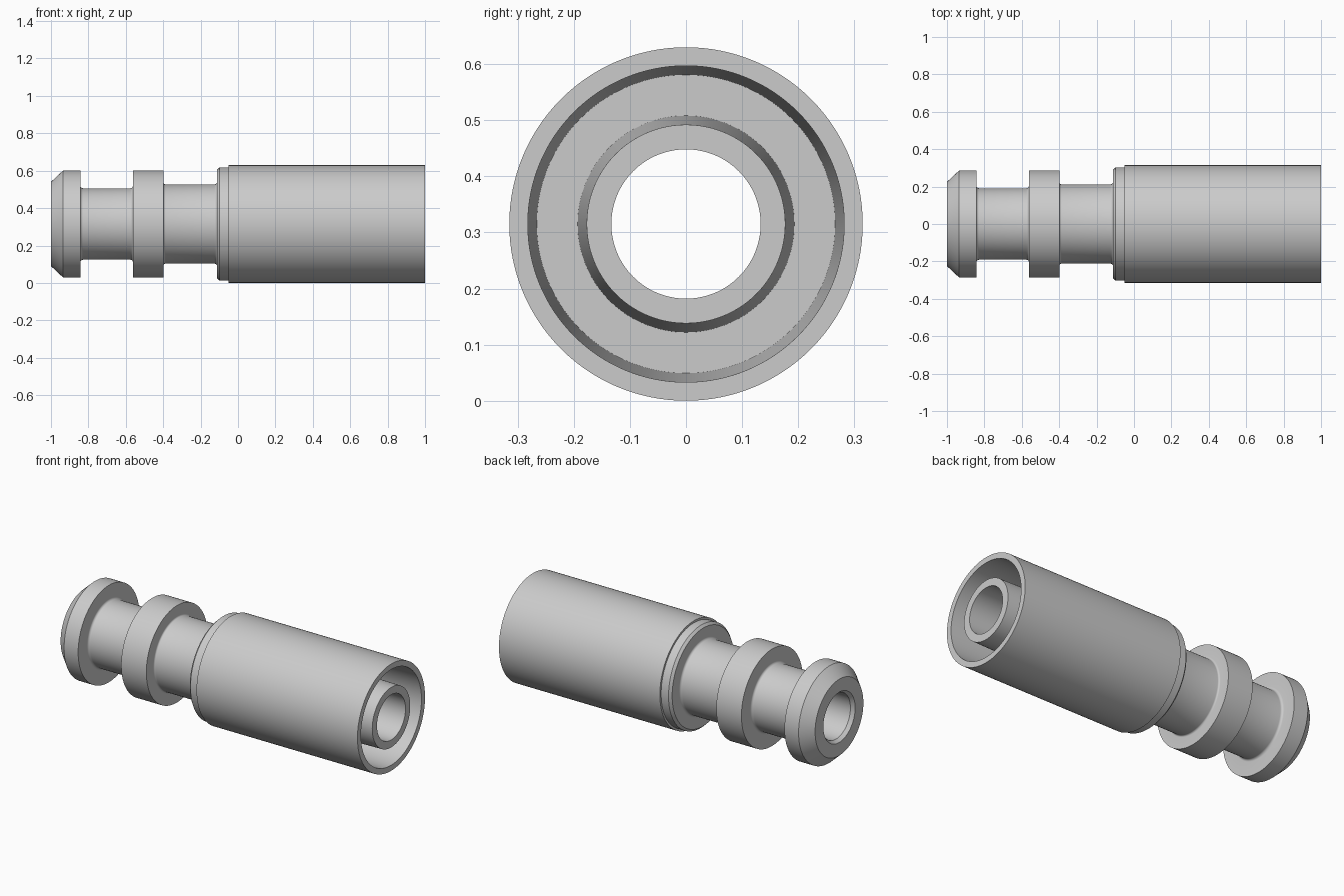
import bpy
import bmesh
from math import cos, sin, pi, radians

AXIS_Z = 0.315
SEGMENTS = 128

cube = bpy.data.objects.get("Cube")
if cube:
    bpy.data.objects.remove(cube, do_unlink=True)

# Single grey metal
metal = bpy.data.materials.new("grey_metal")
metal.use_nodes = True
grey = (0.6, 0.6, 0.6, 1)
metal.diffuse_color = grey
metal.node_tree.nodes["Principled BSDF"].inputs["Base Color"].default_value = grey


def fillet(x, r, size, side, rising):
    """Concave fillet between a neck of radius r and the shoulder at x.
    side: +1 if the neck lies at greater x; rising: order of the points."""
    pts = []
    for k in range(6):
        a = k / 5 * pi / 2
        pts.append((x + side * size * (1 - sin(a)), r + size * (1 - cos(a))))
    return pts if rising else pts[::-1]


def lathe(name, profile):
    """Turn a list of (x, radius) points about the long axis."""
    bm = bmesh.new()
    rings = []
    for x, r in profile:
        ring = []
        for j in range(SEGMENTS):
            a = 2 * pi * j / SEGMENTS
            ring.append(bm.verts.new((x, r * cos(a), AXIS_Z + r * sin(a))))
        rings.append(ring)
    for a, b in zip(rings, rings[1:]):
        for j in range(SEGMENTS):
            k = (j + 1) % SEGMENTS
            bm.faces.new((a[j], a[k], b[k], b[j]))
    mesh = bpy.data.meshes.new(name)
    bm.to_mesh(mesh)
    bm.free()
    mesh.materials.append(metal)
    obj = bpy.data.objects.new(name, mesh)
    bpy.context.collection.objects.link(obj)
    bpy.ops.object.select_all(action="DESELECT")
    obj.select_set(True)
    bpy.context.view_layer.objects.active = obj
    bpy.ops.object.shade_smooth_by_angle(angle=radians(25))
    return obj


FLOOR = 0.02        # bottom of the hose pocket
HEAD = 0.286        # radius of the two flanges
NECK, WAIST = 0.191, 0.212
COLLAR = 0.303

# Stem: tapered inner tube, bore, nose, two flanges, necks and collar
stem = [(FLOOR, 0.193), (1, 0.177), (1, 0.133), (-0.98, 0.133), (-1, 0.148),
        (-1, 0.225), (-0.935, HEAD), (-0.843, HEAD)]
stem += fillet(-0.843, NECK, 0.014, 1, False)
stem += fillet(-0.562, NECK, 0.014, -1, True)
stem += [(-0.562, HEAD), (-0.398, HEAD)]
stem += fillet(-0.398, WAIST, 0.01, 1, False)
stem += fillet(-0.112, WAIST, 0.014, -1, True)
stem += [(-0.112, COLLAR - 0.014), (-0.098, COLLAR), (-0.05, COLLAR)]
lathe("stem", stem)

# Sleeve: outer shell with a slightly tapered hose pocket
lathe("sleeve", [(-0.05, COLLAR), (-0.05, 0.315), (1, 0.315), (1, 0.282),
                 (FLOOR, 0.266), (FLOOR, 0.193)])
